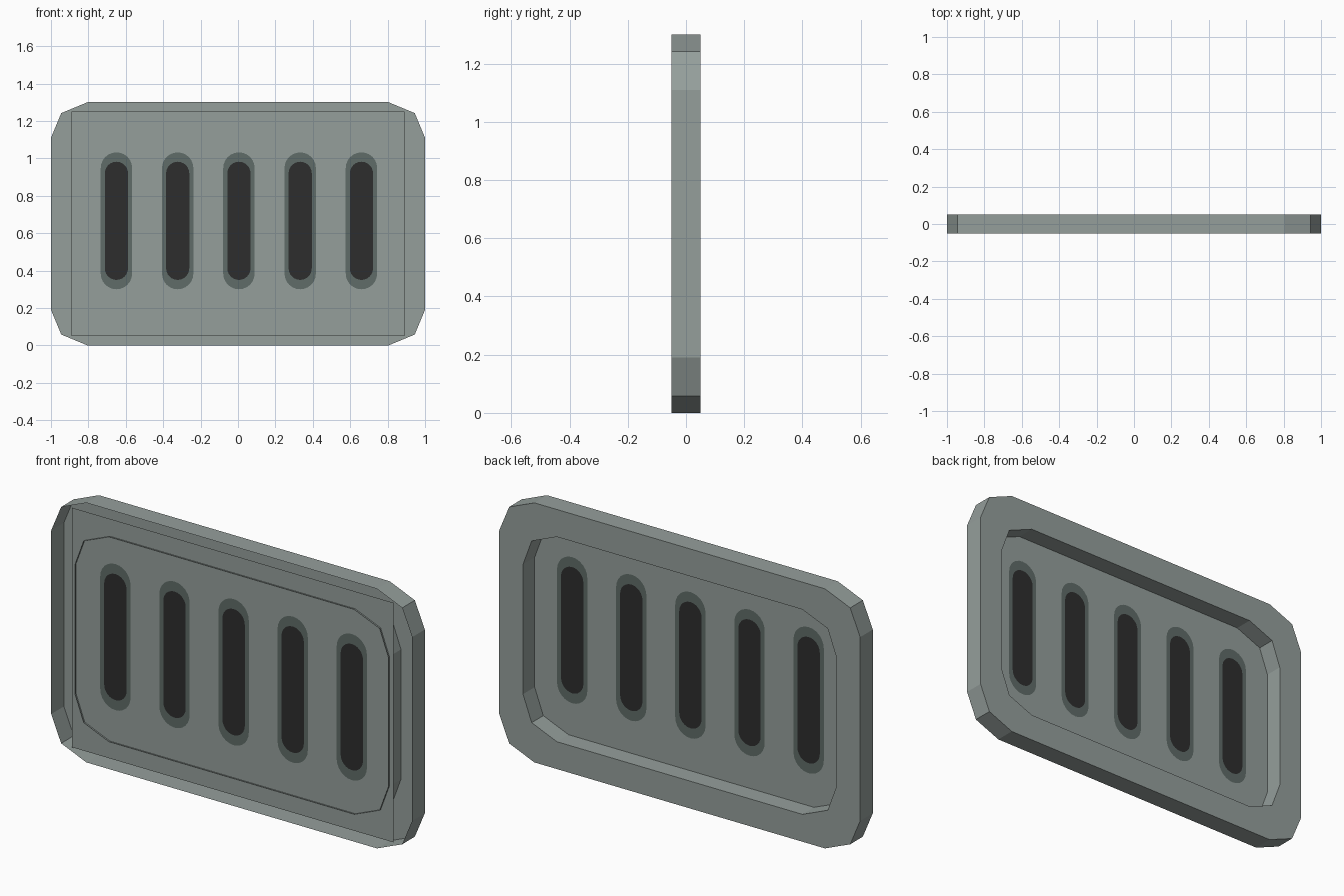
import bpy, bmesh, math

if "Cube" in bpy.data.objects:
    bpy.data.objects.remove(bpy.data.objects["Cube"])

MID_Z = 0.65      # height of the vent's centre


def material(name, rgb):
    m = bpy.data.materials.new(name)
    m.diffuse_color = (*rgb, 1.0)
    m.use_nodes = True
    m.node_tree.nodes["Principled BSDF"].inputs["Base Color"].default_value = m.diffuse_color
    return m


metal = material("grey_green_metal", (0.30, 0.345, 0.33))
rim = material("slot_rim", (0.115, 0.15, 0.138))
dark = material("slot_dark", (0.027, 0.027, 0.027))


def make_object(name, bm, mats):
    mesh = bpy.data.meshes.new(name)
    bm.to_mesh(mesh)
    bm.free()
    for m in mats:
        mesh.materials.append(m)
    ob = bpy.data.objects.new(name, mesh)
    bpy.context.collection.objects.link(ob)
    return ob


def loop_verts(bm, pts, y):
    return [bm.verts.new((x, y, z + MID_Z)) for x, z in pts]


def ring_faces(bm, a, b, mat=0):
    """Quads joining two loops with equal point counts."""
    n = len(a)
    for i in range(n):
        j = (i + 1) % n
        f = bm.faces.new((a[i], b[i], b[j], a[j]))
        f.material_index = mat


def cut_corner_outline(corner):
    """Mirror a three-point corner into a full counter-clockwise outline."""
    c = corner
    r = c[::-1]
    return (c + [(-x, z) for x, z in r]
            + [(-x, -z) for x, z in c] + [(x, -z) for x, z in r])


def slot_outline(cx, radius, half_height, zc, n=12):
    """Upright slot with round ends, counter-clockwise."""
    s = half_height - radius
    pts = []
    for start, dz in ((0, s), (math.pi, -s)):
        for k in range(n + 1):
            a = start + math.pi * k / n
            pts.append((cx + radius * math.cos(a),
                        zc + dz + radius * math.sin(a)))
    return pts


# Frame: channel open to the front (outer wall, back rim, inner wall)
outer = cut_corner_outline([(1.0, 0.46), (0.945, 0.592), (0.805, 0.65)])
inner = cut_corner_outline([(0.868, 0.325), (0.82, 0.455), (0.68, 0.513)])
bm = bmesh.new()
loops = [loop_verts(bm, p, y) for p, y in
         ((outer, -0.05), (outer, 0.05), (inner, 0.05), (inner, -0.05))]
for a, b in zip(loops, loops[1:]):
    ring_faces(bm, a, b)
make_object("frame", bm, [metal])

# Front panel: flat sheet with five slots cut in as coloured faces
PANEL_Y = -0.042
bm = bmesh.new()
rect = loop_verts(bm, [(-0.89, -0.6), (0.89, -0.6), (0.89, 0.6), (-0.89, 0.6)],
                  PANEL_Y)
slots = []
for k in range(5):
    cx = -0.65 + 0.3275 * k
    slots.append((loop_verts(bm, slot_outline(cx, 0.084, 0.366, 0.016), PANEL_Y),
                  loop_verts(bm, slot_outline(cx, 0.062, 0.316, 0.016), PANEL_Y)))
edges = []
for lp in [rect] + [s[0] for s in slots]:
    edges += [bm.edges.new((lp[i], lp[(i + 1) % len(lp)])) for i in range(len(lp))]
bmesh.ops.triangle_fill(bm, edges=edges, use_beauty=True, normal=(0, -1, 0))
for a, b in slots:
    ring_faces(bm, b, a, 1)
    bm.faces.new(b).material_index = 2
bm.normal_update()
bmesh.ops.reverse_faces(bm, faces=[f for f in bm.faces if f.normal.y > 0])
make_object("slotted_panel", bm, [metal, rim, dark])
